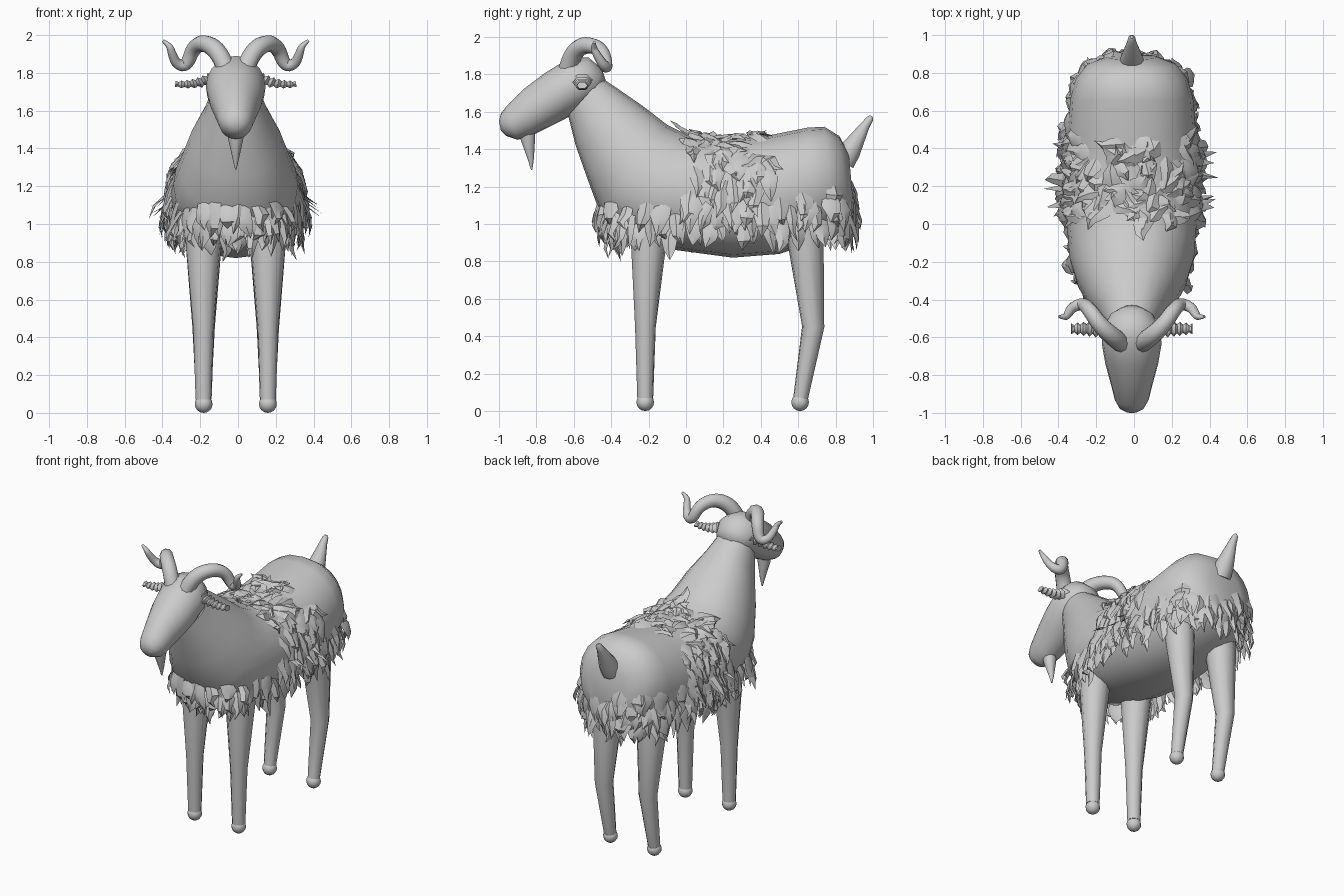
import bpy, bmesh, math, random
from mathutils import Vector
from mathutils.bvhtree import BVHTree

if "Cube" in bpy.data.objects:
    bpy.data.objects.remove(bpy.data.objects["Cube"])

random.seed(4)
CX = -0.012  # symmetry axis


def finish(obj, angle=50):
    bpy.ops.object.select_all(action='DESELECT')
    obj.select_set(True)
    bpy.context.view_layer.objects.active = obj
    if obj.type == 'CURVE':
        bpy.ops.object.convert(target='MESH')
    bpy.ops.object.shade_smooth_by_angle(angle=math.radians(angle))
    return bpy.context.view_layer.objects.active


def from_bmesh(name, bm, angle=50):
    bmesh.ops.recalc_face_normals(bm, faces=bm.faces)
    me = bpy.data.meshes.new(name)
    bm.to_mesh(me)
    bm.free()
    obj = bpy.data.objects.new(name, me)
    bpy.context.collection.objects.link(obj)
    return finish(obj, angle)


def loft(name, sections, n=20, power=1.0):
    """Skin ovals given by top (y, z), bottom (y, z) and half width."""
    bm = bmesh.new()
    rings = []
    for ty, tz, by, bz, w in sections:
        ring = []
        for i in range(n):
            a = 2 * math.pi * i / n
            c, s = math.cos(a), math.sin(a)
            t = (1 - s) / 2
            x = w * math.copysign(abs(c) ** power, c)
            ring.append(bm.verts.new((CX + x, ty + (by - ty) * t, tz + (bz - tz) * t)))
        rings.append(ring)
    for r, q in zip(rings, rings[1:]):
        for i in range(n):
            bm.faces.new((r[i], r[(i + 1) % n], q[(i + 1) % n], q[i]))
    bm.faces.new(rings[0])
    bm.faces.new(rings[-1])
    return from_bmesh(name, bm)


def tube(name, pts, side=1, kind='POLY', res=3):
    """Tapered round tube through (x, y, z, radius) points."""
    cu = bpy.data.curves.new(name, 'CURVE')
    cu.dimensions = '3D'
    cu.bevel_depth = 1
    cu.bevel_resolution = res
    cu.use_fill_caps = True
    sp = cu.splines.new(kind)
    sp.points.add(len(pts) - 1)
    for p, (x, y, z, r) in zip(sp.points, pts):
        p.co = (CX + side * x, y, z, 1)
        p.radius = r
    if kind == 'NURBS':
        sp.order_u = 3
        sp.use_endpoint_u = True
        sp.resolution_u = 5
    obj = bpy.data.objects.new(name, cu)
    bpy.context.collection.objects.link(obj)
    return finish(obj)


# Body and neck
body = loft('body', [
    (-0.45, 1.78, -0.63, 1.58, 0.13), (-0.36, 1.72, -0.59, 1.42, 0.17),
    (-0.23, 1.63, -0.53, 1.25, 0.24), (-0.10, 1.53, -0.46, 1.06, 0.295),
    (0.00, 1.48, -0.35, 0.94, 0.33), (0.10, 1.46, -0.05, 0.86, 0.345),
    (0.25, 1.455, 0.25, 0.82, 0.345), (0.45, 1.475, 0.50, 0.84, 0.34),
    (0.65, 1.515, 0.68, 0.90, 0.325), (0.74, 1.52, 0.80, 0.95, 0.295),
    (0.82, 1.47, 0.87, 1.01, 0.235), (0.87, 1.38, 0.90, 1.06, 0.13)], power=0.85)

# Head
loft('head', [
    (-0.43, 1.77, -0.46, 1.70, 0.05), (-0.45, 1.83, -0.52, 1.64, 0.115),
    (-0.52, 1.89, -0.58, 1.60, 0.15), (-0.62, 1.89, -0.65, 1.56, 0.158),
    (-0.75, 1.81, -0.73, 1.52, 0.14), (-0.87, 1.72, -0.83, 1.47, 0.11),
    (-0.96, 1.63, -0.90, 1.45, 0.09), (-0.99, 1.59, -0.96, 1.47, 0.065),
    (-1.0, 1.55, -0.99, 1.50, 0.03)])

# Beard and tail
tube('beard', [(0, -0.85, 1.53, 0.048), (0, -0.845, 1.45, 0.04),
               (0, -0.83, 1.35, 0.018), (0, -0.825, 1.29, 0.004)])
tube('tail', [(0, 0.84, 1.33, 0.065), (0, 0.875, 1.39, 0.062),
              (0, 0.96, 1.53, 0.026), (0, 0.985, 1.565, 0.019), (0, 0.99, 1.578, 0.008)])

for side, tag in ((-1, 'left'), (1, 'right')):
    # Curled horns
    tube('horn_' + tag, [
        (0.055, -0.63, 1.83, 0.05), (0.085, -0.61, 1.91, 0.05), (0.165, -0.54, 1.965, 0.045),
        (0.225, -0.45, 1.935, 0.04), (0.26, -0.42, 1.835, 0.034), (0.315, -0.44, 1.845, 0.028),
        (0.34, -0.48, 1.91, 0.022), (0.35, -0.495, 1.945, 0.017),
        (0.385, -0.49, 1.97, 0.008)], side, 'NURBS')

    # Ridged ears, drooping in the middle
    pts = []
    for i in range(14):
        t = i / 13
        r = (0.058 if i % 2 else 0.034) * (1 - 0.5 * t)
        pts.append((0.11 + 0.21 * t, -0.555, 1.785 - 0.13 * t + 0.08 * t * t, r))
    ear = tube('ear_' + tag, pts, side, res=1)
    for v in ear.data.vertices:
        v.co.z = 1.755 + (v.co.z - 1.755) * 0.7

    # Legs and hooves
    x = 0.17
    tube('front_leg_' + tag, [(x - 0.01, -0.18, 1.1, 0.11), (x, -0.2, 0.9, 0.096),
                              (x, -0.217, 0.45, 0.056), (x, -0.218, 0.07, 0.043)], side)
    tube('back_leg_' + tag, [(x - 0.01, 0.62, 1.1, 0.11), (x, 0.64, 0.9, 0.097),
                             (x, 0.68, 0.45, 0.06), (x, 0.613, 0.07, 0.04)], side)
    for part, y in (('front', -0.218), ('back', 0.61)):
        bm = bmesh.new()
        bmesh.ops.create_uvsphere(bm, u_segments=12, v_segments=8, radius=0.047)
        bmesh.ops.translate(bm, verts=bm.verts, vec=(CX + side * x, y, 0.047))
        from_bmesh(part + '_hoof_' + tag, bm)

# Shaggy fleece: pointed, cupped locks that follow the body surface
bvh = BVHTree.FromObject(body, bpy.context.evaluated_depsgraph_get())
wool = bmesh.new()
U = random.uniform


def lock(p, n, d, length, width, hug=False):
    d = d.normalized()
    s = n.cross(d).normalized()
    up = s.cross(d).normalized()
    if up.dot(n) < 0:
        up = -up

    def point(t, side, h):
        q = p + d * length * t + s * side
        if hug:  # keep to the coat, but hang free below its widest line
            near, normal, _, _ = bvh.find_nearest(q)
            if near.z > 1.1:
                q = near
                return wool.verts.new(q + normal * h)
        return wool.verts.new(q + up * h)

    rows = []
    for t, w, h in ((0, 0.8, -0.01), (0.35, 1, 0.012), (0.7, U(0.45, 0.75), U(0.008, 0.03))):
        sway = U(-0.01, 0.01)
        rows.append([point(t, sway + width * w * k, h + 0.014 * (1 - abs(k))) for k in (-1, 0, 1)])
    tip = point(1, U(-0.03, 0.03), U(0, 0.04))
    for a, b in zip(rows, rows[1:]):
        for i in (0, 1):
            wool.faces.new((a[i], a[i + 1], b[i + 1], b[i]))
    for i in (0, 1):
        wool.faces.new((rows[-1][i], rows[-1][i + 1], tip))


def jitter(k):
    return Vector((U(-k, k), U(-k, k), U(-k, k)))


# Hem all round the body
for z0, count in ((1.13, 40), (1.08, 50), (1.03, 50)):
    for i in range(count):
        a = 2 * math.pi * (i + U(-0.3, 0.3)) / count
        out = Vector((0.36 * math.cos(a), 0.68 * math.sin(a), 0)).normalized()
        z = z0 + U(-0.02, 0.02) - (0.03 if out.y < -0.6 else 0)
        p, n, _, _ = bvh.ray_cast(Vector((CX, 0.2, z)), out)
        if p:
            h = Vector((n.x, n.y, 0)).normalized()
            flare = U(-0.1, 0.15) if abs(h.x) > 0.7 else U(-0.25, 0.02)
            lock(p, h, Vector((0, 0, -1)) + h * flare + jitter(0.15),
                 U(0.12, 0.2), U(0.03, 0.055))

# Locks over the flanks (long, hanging) and saddle (short, tousled)
for low, high, count, wild, size in ((-0.1, 0.75, 70, 0.15, 0.22), (0.55, 1.57, 76, 0.9, 0.15)):
    for i in range(count):
        a = U(low, high)
        out = Vector((random.choice((-1, 1)) * math.cos(a), 0, math.sin(a)))
        p, n, _, _ = bvh.ray_cast(Vector((CX, U(0.02, 0.46), 1.18)), out)
        d = Vector((0, 0, -1)) + jitter(wild)
        d = (d - n * d.dot(n)).normalized()
        lock(p, n, d, size * U(0.8, 1.2), U(0.035, 0.055), True)

# Broad locks lying flat on the hindquarters
for i in range(26):
    a = math.radians(U(-25, 205))
    out = Vector((0.5 * math.cos(a), 0.6 * math.sin(a), 0)).normalized()
    p, n, _, _ = bvh.ray_cast(Vector((CX, 0.4, U(1.12, 1.24))), out)
    lock(p, n, Vector((0, 0, -1)) + jitter(0.1), U(0.13, 0.2), U(0.04, 0.06), True)

me = bpy.data.meshes.new('fleece')
wool.to_mesh(me)
wool.free()
fleece = bpy.data.objects.new('fleece', me)
bpy.context.collection.objects.link(fleece)
finish(fleece, 35)
